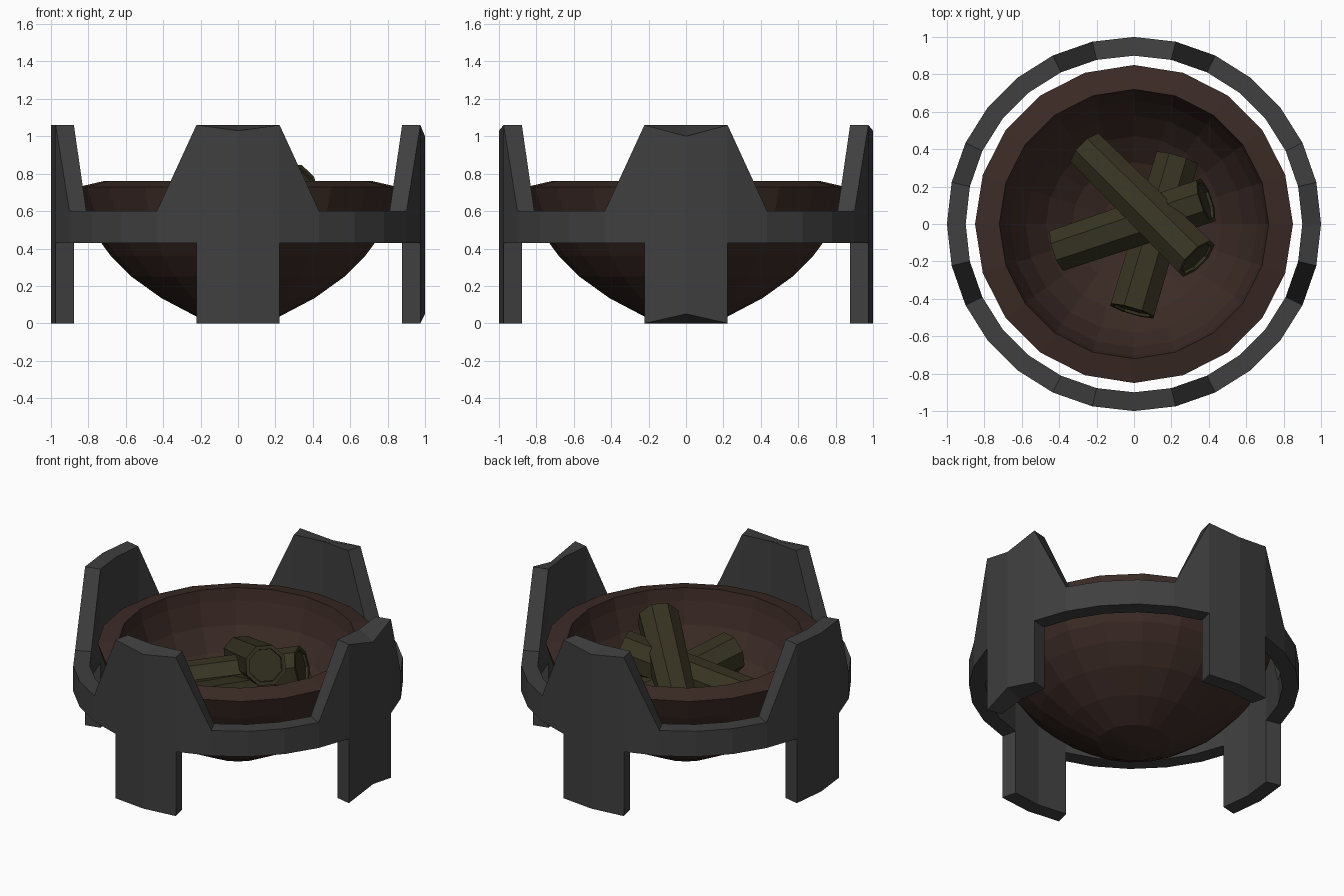
import bpy, bmesh
from math import sin, cos, pi
from mathutils import Vector

if "Cube" in bpy.data.objects:
    bpy.data.objects.remove(bpy.data.objects["Cube"])


def material(name, rgb):
    m = bpy.data.materials.new(name)
    m.diffuse_color = (*rgb, 1)
    m.use_nodes = True
    m.node_tree.nodes["Principled BSDF"].inputs["Base Color"].default_value = m.diffuse_color
    return m


IRON = material("dark_iron", (0.05, 0.05, 0.05))
RUST = material("rusty_brown", (0.045, 0.024, 0.019))
WOOD = material("old_wood", (0.038, 0.034, 0.016))


def finish(bm, name, mat):
    bmesh.ops.recalc_face_normals(bm, faces=bm.faces)
    me = bpy.data.meshes.new(name)
    bm.to_mesh(me)
    bm.free()
    me.materials.append(mat)
    ob = bpy.data.objects.new(name, me)
    bpy.context.collection.objects.link(ob)
    return ob


def loft(bm, rings, closed_profile=False):
    """Bridge consecutive vertex rings with quads."""
    n = len(rings[0])
    pairs = list(zip(rings, rings[1:]))
    if closed_profile:
        pairs.append((rings[-1], rings[0]))
    for a, b in pairs:
        for i in range(n):
            j = (i + 1) % n
            bm.faces.new((a[i], a[j], b[j], b[i]))


# Stand: 28-sided ring with four tapered fins above and four legs below
SEG, R_OUT, R_IN = 28, 1.0, 0.9
Z_LOW, Z_BAND, Z_TOP = 0.43, 0.60, 1.06
top_chip = {0: 0.06, 7: 0.03, 14: 0.0, 21: 0.03}    # worn outer top corners
foot_chip = {0: 0.05}                               # worn foot corner


def column(bm, r, z_of):
    return [bm.verts.new((r * cos(2 * pi * k / SEG), r * sin(2 * pi * k / SEG), z_of(k)))
            for k in range(SEG)]


def top_z(k):
    return Z_TOP if k % 7 in (0, 1, 6) else Z_BAND


bm = bmesh.new()
out_low = column(bm, R_OUT, lambda k: Z_LOW)
out_band = column(bm, R_OUT, lambda k: top_z(k) - top_chip.get(k, 0))
in_band = column(bm, R_IN, top_z)
in_low = column(bm, R_IN, lambda k: Z_LOW)
loft(bm, [out_low, out_band, in_band, in_low])
for k in range(SEG):
    if k % 7 not in (0, 6):                         # underside between the legs
        j = (k + 1) % SEG
        bm.faces.new((out_low[k], out_low[j], in_low[j], in_low[k]))
for c in range(0, SEG, 7):                          # legs
    ks = [(c - 1) % SEG, c, (c + 1) % SEG]
    foot_o, foot_i = [], []
    for k in ks:
        o, i = out_low[k].co, in_low[k].co
        foot_o.append(bm.verts.new((o.x, o.y, foot_chip.get(k, 0))))
        foot_i.append(bm.verts.new((i.x, i.y, 0)))
    for n in (0, 1):
        a, b = ks[n], ks[n + 1]
        bm.faces.new((out_low[a], out_low[b], foot_o[n + 1], foot_o[n]))
        bm.faces.new((in_low[a], in_low[b], foot_i[n + 1], foot_i[n]))
        bm.faces.new((foot_o[n], foot_o[n + 1], foot_i[n + 1], foot_i[n]))
    for n in (0, 2):
        bm.faces.new((out_low[ks[n]], in_low[ks[n]], foot_i[n], foot_o[n]))
finish(bm, "ring_stand", IRON)

# Bowl: 20-sided lathe of a thick-walled profile (radius, height)
profile = [(0.04, 0.0), (0.22, 0.035), (0.41, 0.135), (0.57, 0.25), (0.68, 0.36),
           (0.75, 0.455), (0.81, 0.60), (0.85, 0.73),
           (0.72, 0.76), (0.705, 0.68), (0.66, 0.54), (0.58, 0.40), (0.47, 0.28),
           (0.33, 0.18), (0.17, 0.12), (0.04, 0.10)]
bm = bmesh.new()
rings = [[bm.verts.new((r * cos(2 * pi * i / 20), r * sin(2 * pi * i / 20), z))
          for i in range(20)] for r, z in profile]
loft(bm, rings)
bm.faces.new(rings[0])
bm.faces.new(rings[-1])
finish(bm, "fire_bowl", RUST)


# Logs: eight-sided, slightly tapered, with recessed ends
def log(name, low, high, r_low=0.115, r_high=0.13):
    low, high = Vector(low), Vector(high)
    axis = (high - low).normalized()
    side = axis.cross(Vector((0, 0, 1))).normalized()
    up = side.cross(axis)
    inset = axis * 0.015

    bm = bmesh.new()

    def ring(c, r):
        return [bm.verts.new(c + r * (side * cos(pi * (i + 0.5) / 4) + up * sin(pi * (i + 0.5) / 4)))
                for i in range(8)]

    rings = [ring(low + inset, r_low * 0.8), ring(low, r_low * 0.82), ring(low, r_low),
             ring(high, r_high), ring(high, r_high * 0.82), ring(high - inset, r_high * 0.8)]
    loft(bm, rings)
    bm.faces.new(rings[0])
    bm.faces.new(rings[-1])
    finish(bm, name, WOOD)


log("top_log", (-0.255, 0.40, 0.43), (0.335, -0.185, 0.735))
log("middle_log", (-0.405, -0.14, 0.40), (0.385, 0.125, 0.62), 0.122)
log("bottom_log", (0.23, 0.35, 0.37), (-0.01, -0.465, 0.49), 0.125)
